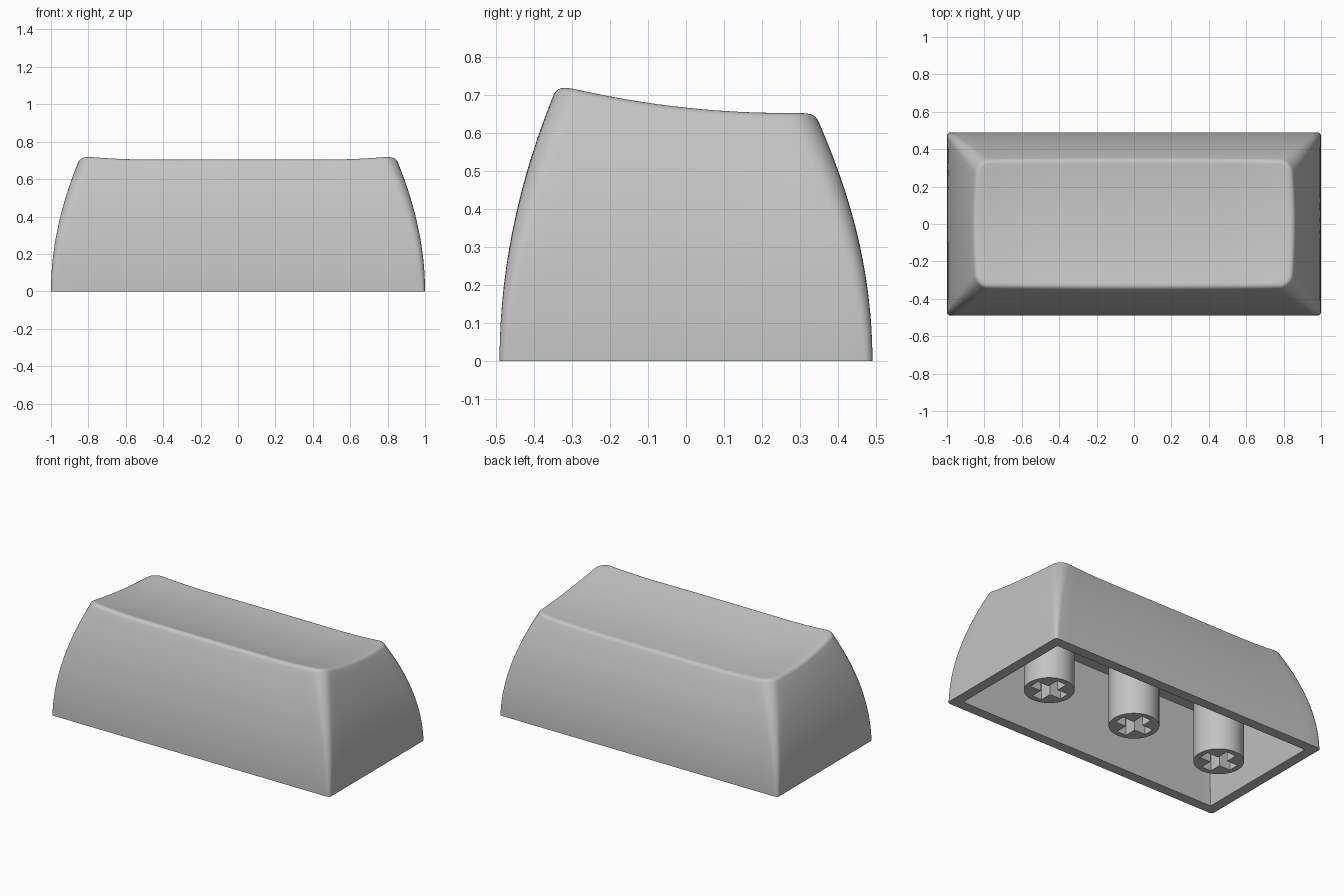
import bpy, bmesh, math

if "Cube" in bpy.data.objects:
    bpy.data.objects.remove(bpy.data.objects["Cube"])

grey = bpy.data.materials.new("plain grey")
grey.diffuse_color = (0.55, 0.55, 0.55, 1)
grey.use_nodes = True
grey.node_tree.nodes["Principled BSDF"].inputs["Base Color"].default_value = grey.diffuse_color


def rounded_rect(hx, hy, r, bow=0, nx=28, ny=14, nc=6):
    """Closed outline of a rounded rectangle, its sides bowed outwards."""
    pts = []
    corners = [(1, -1, -90, ny), (1, 1, 0, nx), (-1, 1, 90, ny), (-1, -1, 180, nx)]
    for i, (sx, sy, a0, n) in enumerate(corners):
        cx, cy = sx * (hx - r), sy * (hy - r)
        for k in range(nc + 1):
            a = math.radians(a0 + 90 * k / nc)
            pts.append((cx + r * math.cos(a), cy + r * math.sin(a)))
        ex, ey = pts[-1]
        a = math.radians(a0 + 90)
        tx, ty = corners[(i + 1) % 4][:2]
        fx = tx * (hx - r) + r * math.cos(a)
        fy = ty * (hy - r) + r * math.sin(a)
        pts += [(ex + (fx - ex) * k / n, ey + (fy - ey) * k / n) for k in range(1, n)]
    return [(x * (1 - bow * (y / hy) ** 2), y * (1 - bow * (x / hx) ** 2)) for x, y in pts]


def top_z(x, y):
    """Dished, forward-rising top that lifts slightly at both ends."""
    s = max((abs(x) - 0.45) / 0.39, 0)
    return 0.646 - 0.107 * y + 0.22 * y * y + 0.02 * min(s * s, 1)


def finish(bm, name, angle=35):
    bmesh.ops.recalc_face_normals(bm, faces=bm.faces)
    me = bpy.data.meshes.new(name)
    bm.to_mesh(me)
    bm.free()
    ob = bpy.data.objects.new(name, me)
    bpy.context.collection.objects.link(ob)
    me.materials.append(grey)
    bpy.ops.object.select_all(action='DESELECT')
    ob.select_set(True)
    bpy.context.view_layer.objects.active = ob
    bpy.ops.object.shade_smooth_by_angle(angle=math.radians(angle))
    return ob


def bridge(bm, a, b):
    """Quads between two closed loops of equal length."""
    for i in range(len(a)):
        j = (i + 1) % len(a)
        bm.faces.new((a[i], a[j], b[j], b[i]))


# Hollow cap: rings run from the ceiling down the inside, over the rim,
# up the curved walls, round the lip and in across the dished top
WALL, CEILING, LIP, BOW = 0.066, 0.53, 0.028, 0.018
TOP_X, TOP_Y, TOP_R = 0.863, 0.353, 0.07
STEPS = 14
rings = []
for t in (1, 0):
    d = WALL + 0.08 * t
    rings.append([(x, y, CEILING * t) for x, y in rounded_rect(1 - d, 0.49 - d, 0.003)])

d = 0.93 * LIP
inner = rounded_rect(TOP_X - d, TOP_Y - d, TOP_R - d, BOW)
lip_z = [top_z(x, y) for x, y in inner]
for i in range(STEPS + 1):
    t = i / STEPS
    q = t * t
    outline = rounded_rect(1 - (1 - TOP_X) * q, 0.49 - (0.49 - TOP_Y) * q,
                           0.02 + (TOP_R - 0.02) * t, BOW * q)
    rings.append([(x, y, t * (z - 0.63 * LIP)) for (x, y), z in zip(outline, lip_z)])
for k in range(1, 6):
    a = math.radians(22 + 68 * k / 5)
    d = LIP * (0.93 - math.cos(a))
    rise = LIP * (math.sin(a) - 1)
    outline = rounded_rect(TOP_X - d, TOP_Y - d, TOP_R - d, BOW)
    rings.append([(x, y, z + rise) for (x, y), z in zip(outline, lip_z)])
for k in range(19, 0, -1):
    s = k / 20
    rings.append([(x * s, y * s, top_z(x * s, y * s)) for x, y in inner])

bm = bmesh.new()
loops = [[bm.verts.new(p) for p in ring] for ring in rings]
for a, b in zip(loops, loops[1:]):
    bridge(bm, a, b)
bm.faces.new(loops[0])
centre = bm.verts.new((0, 0, top_z(0, 0)))
n = len(loops[0])
for i in range(n):
    bm.faces.new((loops[-1][i], loops[-1][(i + 1) % n], centre))
finish(bm, "cap_shell")


# Three round stems, each with a cross-shaped socket in its lower end
def make_stem(x, name, radius=0.147, arm=0.112, half=0.034, depth=0.22, per=12):
    bm = bmesh.new()

    def ring(pts, z):
        return [bm.verts.new((x + px, py, z)) for px, py in pts]

    circle, cross = [], []
    for k in range(4 * per):
        a = math.radians(45) + math.tau * k / (4 * per)
        circle.append((radius * math.cos(a), radius * math.sin(a)))
    for q in range(4):
        c, s = round(math.cos(q * math.pi / 2)), round(math.sin(q * math.pi / 2))
        for px, py in ((half, half), (half, arm), (-half, arm)):
            cross.append((c * px - s * py, s * px + c * py))

    low, high = ring(circle, 0), ring(circle, CEILING)
    mouth, floor = ring(cross, 0), ring(cross, depth)
    bridge(bm, low, high)
    bridge(bm, mouth, floor)
    bm.faces.new(floor)
    # End face: one panel per quarter, split at the inner corners
    for q in range(4):
        arc = [low[(q * per + k) % (4 * per)] for k in range(per + 1)]
        edge = [mouth[(q * 3 + k) % 12] for k in range(4)]
        h = per // 2
        bm.faces.new(arc[:4] + [edge[1], edge[0]])
        bm.faces.new(arc[3:per - 2] + [edge[2], edge[1]])
        bm.faces.new(arc[per - 3:] + [edge[3], edge[2]])
    finish(bm, name)


for x, name in ((-0.64, "left_stem"), (0, "middle_stem"), (0.64, "right_stem")):
    make_stem(x, name)
